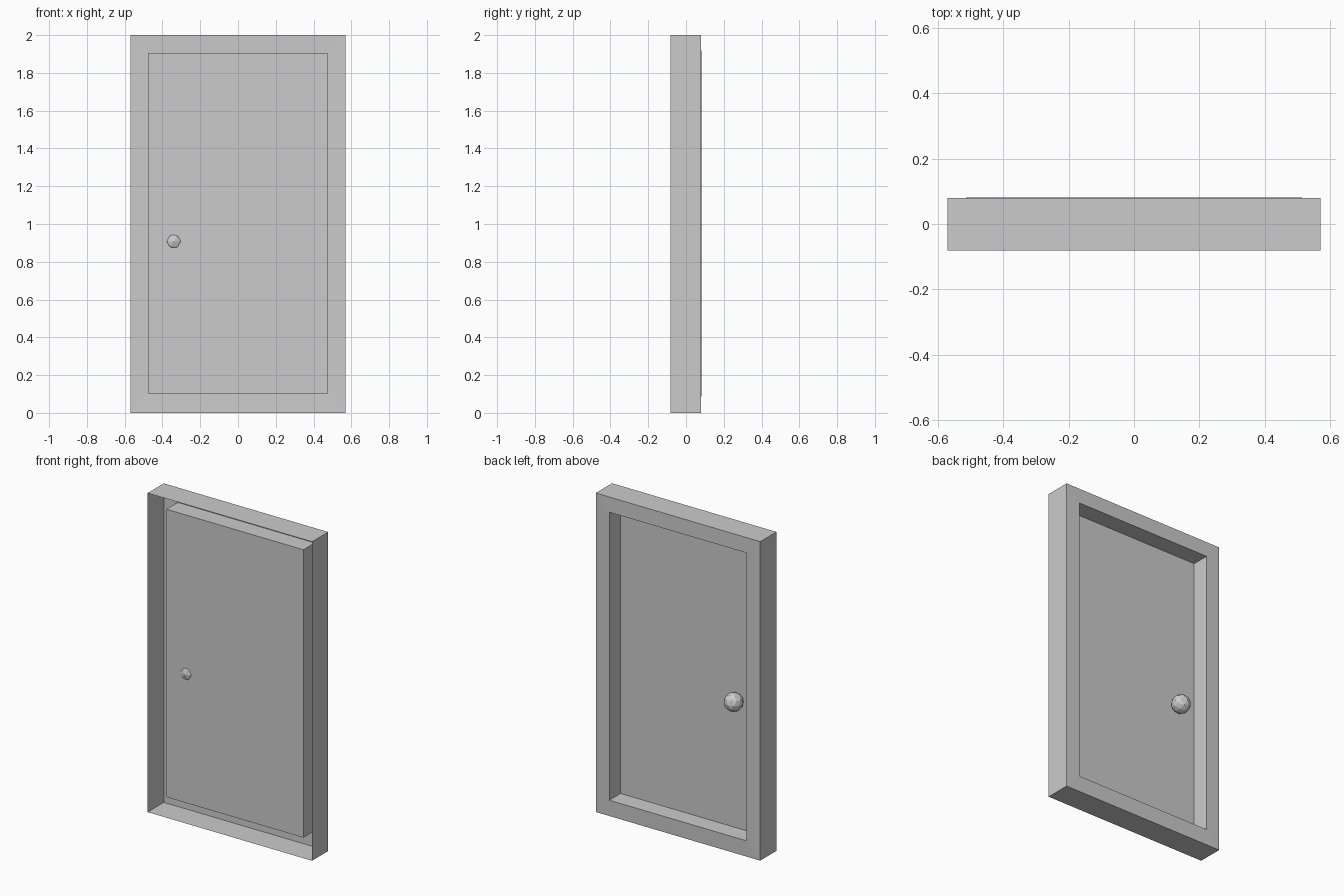
import bpy, bmesh

if "Cube" in bpy.data.objects:
    bpy.data.objects.remove(bpy.data.objects["Cube"])

# Rectangular loops (half width, bottom z, top z, y), swept from the open front
# rim, round the rear border and into the recess; the last one is the door panel
LOOPS = [
    (0.57, 0.0, 2.0, -0.081),    # open front rim
    (0.57, 0.0, 2.0, 0.079),     # outer rear edge
    (0.475, 0.1, 1.905, 0.081),  # inner rear edge
    (0.475, 0.1, 1.905, -0.03),  # bottom of the recess
]


def mesh_object(name, bm):
    mesh = bpy.data.meshes.new(name)
    bm.to_mesh(mesh)
    bm.free()
    obj = bpy.data.objects.new(name, mesh)
    bpy.context.collection.objects.link(obj)
    return obj


# Door frame shell, hollow at the front, with the panel closing the recess
bm = bmesh.new()
rings = [[bm.verts.new(p) for p in ((-w, y, lo), (w, y, lo), (w, y, hi), (-w, y, hi))]
         for w, lo, hi, y in LOOPS]
for a, b in zip(rings, rings[1:]):
    for i in range(4):
        j = (i + 1) % 4
        bm.faces.new((a[i], a[j], b[j], b[i]))
bm.faces.new(rings[-1])
bmesh.ops.recalc_face_normals(bm, faces=bm.faces)
# Outer side of the shell must face outwards: the rear border looks to +y
bm.faces.ensure_lookup_table()
if bm.faces[4].normal.y < 0:
    bmesh.ops.reverse_faces(bm, faces=bm.faces)
mesh_object("door_frame_and_panel", bm)

# Faceted knob, poking through the panel to the front
bm = bmesh.new()
bmesh.ops.create_icosphere(bm, subdivisions=2, radius=0.058)
knob = mesh_object("door_knob", bm)
knob.location = (-0.34, 0.014, 0.908)
